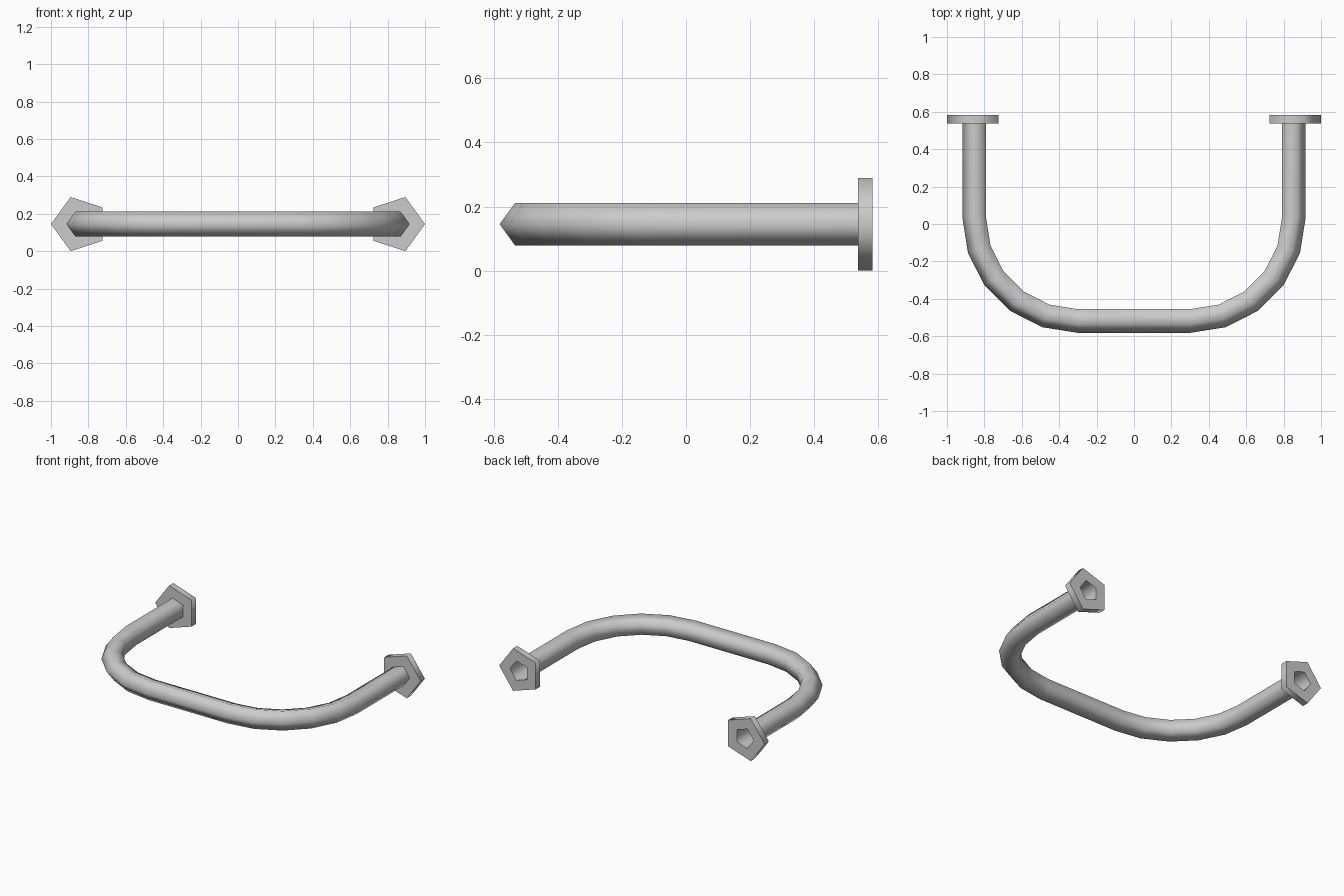
import bpy, bmesh, math

if "Cube" in bpy.data.objects:
    bpy.data.objects.remove(bpy.data.objects["Cube"])

SIDES = 5
PIPE_R, FLANGE_R = 0.07, 0.152
LEG_X, MID_Z, BACK_Y = 0.848, 0.145, 0.582
FLANGE_T = 0.045
BEND_R, BEND_X, BEND_Y = 0.548, 0.30, 0.036
BEND_STEPS = 5


def section(bm, x, y, nx, ny, r):
    """Pentagon ring with its point along the outward direction (nx, ny)."""
    ring = []
    for i in range(SIDES):
        a = 2 * math.pi * i / SIDES
        c, s = r * math.cos(a), r * math.sin(a)
        ring.append(bm.verts.new((x + nx * c, y + ny * c, MID_Z + s)))
    return ring


def skin(bm, rings, closed=False):
    pairs = list(zip(rings, rings[1:]))
    if closed:
        pairs.append((rings[-1], rings[0]))
    for a, b in pairs:
        for i in range(SIDES):
            j = (i + 1) % SIDES
            bm.faces.new((a[i], a[j], b[j], b[i]))


def finish(bm, name):
    bmesh.ops.recalc_face_normals(bm, faces=bm.faces[:])
    mesh = bpy.data.meshes.new(name)
    bm.to_mesh(mesh)
    bm.free()
    ob = bpy.data.objects.new(name, mesh)
    bpy.context.collection.objects.link(ob)
    bpy.ops.object.select_all(action='DESELECT')
    ob.select_set(True)
    bpy.context.view_layer.objects.active = ob
    bpy.ops.object.shade_smooth_by_angle(angle=math.radians(80))
    return ob


# U-shaped pipe: right leg and bend, then the mirrored left half; ends open
half = [(LEG_X, BACK_Y, 1, 0)]
for k in range(BEND_STEPS + 1):
    a = math.pi / 2 * k / BEND_STEPS
    nx, ny = math.cos(a), -math.sin(a)
    half.append((BEND_X + BEND_R * nx, BEND_Y + BEND_R * ny, nx, ny))
path = half + [(-x, y, -nx, ny) for x, y, nx, ny in reversed(half)]
bm = bmesh.new()
skin(bm, [section(bm, *p, PIPE_R) for p in path])
finish(bm, "handle_pipe")

# Wall flanges: pentagonal rings around both pipe ends
for side, name in ((1, "right_flange"), (-1, "left_flange")):
    bm = bmesh.new()
    front = BACK_Y - FLANGE_T
    profile = [(front, PIPE_R), (front, FLANGE_R), (BACK_Y, FLANGE_R), (BACK_Y, PIPE_R)]
    skin(bm, [section(bm, side * LEG_X, y, side, 0, r) for y, r in profile], closed=True)
    finish(bm, name)
